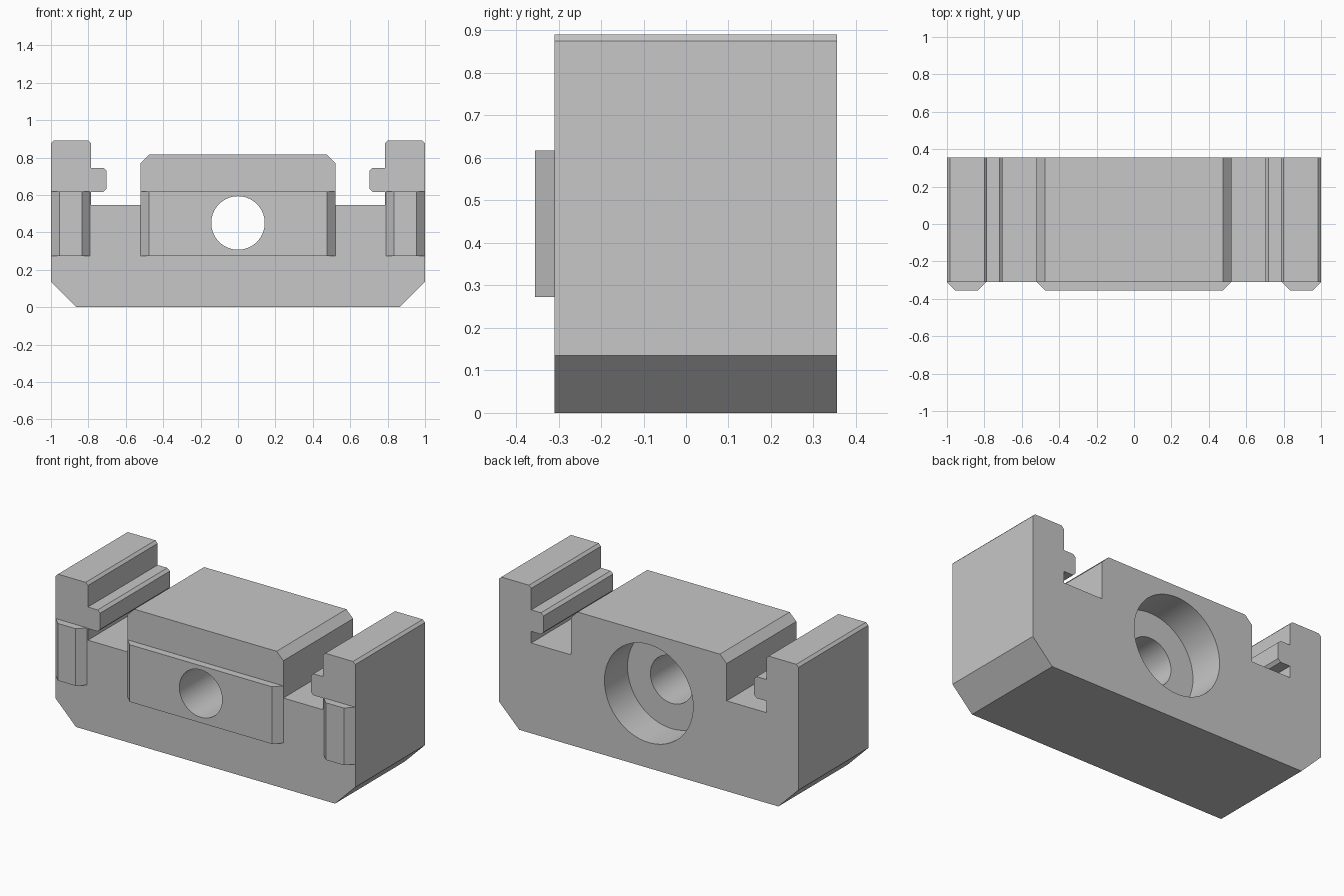
import bpy
import bmesh
from math import pi
from mathutils import Matrix

cube = bpy.data.objects.get("Cube")
if cube:
    bpy.data.objects.remove(cube, do_unlink=True)

FRONT, BACK, PAD_FRONT = -0.31, 0.355, -0.355
HOLE_Z = 0.45

grey = bpy.data.materials.new("plain grey")
grey.use_nodes = True
grey.diffuse_color = (0.57, 0.57, 0.57, 1)
grey.node_tree.nodes["Principled BSDF"].inputs["Base Color"].default_value = grey.diffuse_color


def finish(name, bm):
    bmesh.ops.recalc_face_normals(bm, faces=bm.faces)
    mesh = bpy.data.meshes.new(name)
    bm.to_mesh(mesh)
    bm.free()
    mesh.materials.append(grey)
    obj = bpy.data.objects.new(name, mesh)
    bpy.context.collection.objects.link(obj)
    return obj


def prism(name, points, offset):
    """Extrude a closed outline along the offset vector."""
    bm = bmesh.new()
    face = bm.faces.new([bm.verts.new(p) for p in points])
    new = bmesh.ops.extrude_face_region(bm, geom=[face])["geom"]
    verts = [v for v in new if isinstance(v, bmesh.types.BMVert)]
    bmesh.ops.translate(bm, verts=verts, vec=offset)
    return finish(name, bm)


def cutter(name, radius, y0, y1):
    bm = bmesh.new()
    place = Matrix.Translation((0, (y0 + y1) / 2, HOLE_Z)) @ Matrix.Rotation(pi / 2, 4, "X")
    bmesh.ops.create_cone(bm, cap_ends=True, segments=64, radius1=radius,
                          radius2=radius, depth=y1 - y0, matrix=place)
    obj = finish(name, bm)
    obj.hide_render = True
    obj.hide_viewport = True
    obj.display_type = "WIRE"
    return obj


def drill(obj, tool):
    mod = obj.modifiers.new(tool.name, "BOOLEAN")
    mod.operation = "DIFFERENCE"
    mod.solver = "EXACT"
    mod.object = tool


def chamfered_pad(name, x0, x1):
    c = PAD_FRONT - FRONT
    outline = [(x0, FRONT), (x0 - c, PAD_FRONT), (x1 + c, PAD_FRONT), (x1, FRONT)]
    return prism(name, [(x, y, 0.273) for x, y in outline], (0, 0, 0.345))


# Clamp body: mirrored half profile with hooked side walls and a central block
half = [(0.865, 0), (1, 0.135), (1, 0.875), (0.985, 0.89), (0.8, 0.89),
        (0.785, 0.875), (0.785, 0.745), (0.72, 0.745), (0.703, 0.73),
        (0.703, 0.632), (0.72, 0.615), (0.785, 0.615), (0.785, 0.545),
        (0.52, 0.545), (0.52, 0.77), (0.475, 0.815)]
profile = half + [(-x, z) for x, z in reversed(half)]
body = prism("clamp_body", [(x, FRONT, z) for x, z in profile], (0, BACK - FRONT, 0))

# Raised locating pads on the front
center_pad = chamfered_pad("center_pad", -0.52, 0.52)
chamfered_pad("left_pad", 0.79, 1)
chamfered_pad("right_pad", -1, -0.79)

# Bolt hole with a wide counterbore at the back
bolt_hole = cutter("bolt_hole_cutter", 0.143, -0.6, 0.6)
counterbore = cutter("counterbore_cutter", 0.296, BACK - 0.22, 0.6)
drill(body, bolt_hole)
drill(body, counterbore)
drill(center_pad, bolt_hole)

# Smooth the bores while keeping every machined edge crisp
for obj in (bolt_hole, counterbore):
    for poly in obj.data.polygons:
        poly.use_smooth = len(poly.vertices) == 4
    for edge in obj.data.edges:
        a, b = (obj.data.vertices[i].co for i in edge.vertices)
        edge.use_edge_sharp = abs(a.y - b.y) < 0.001
